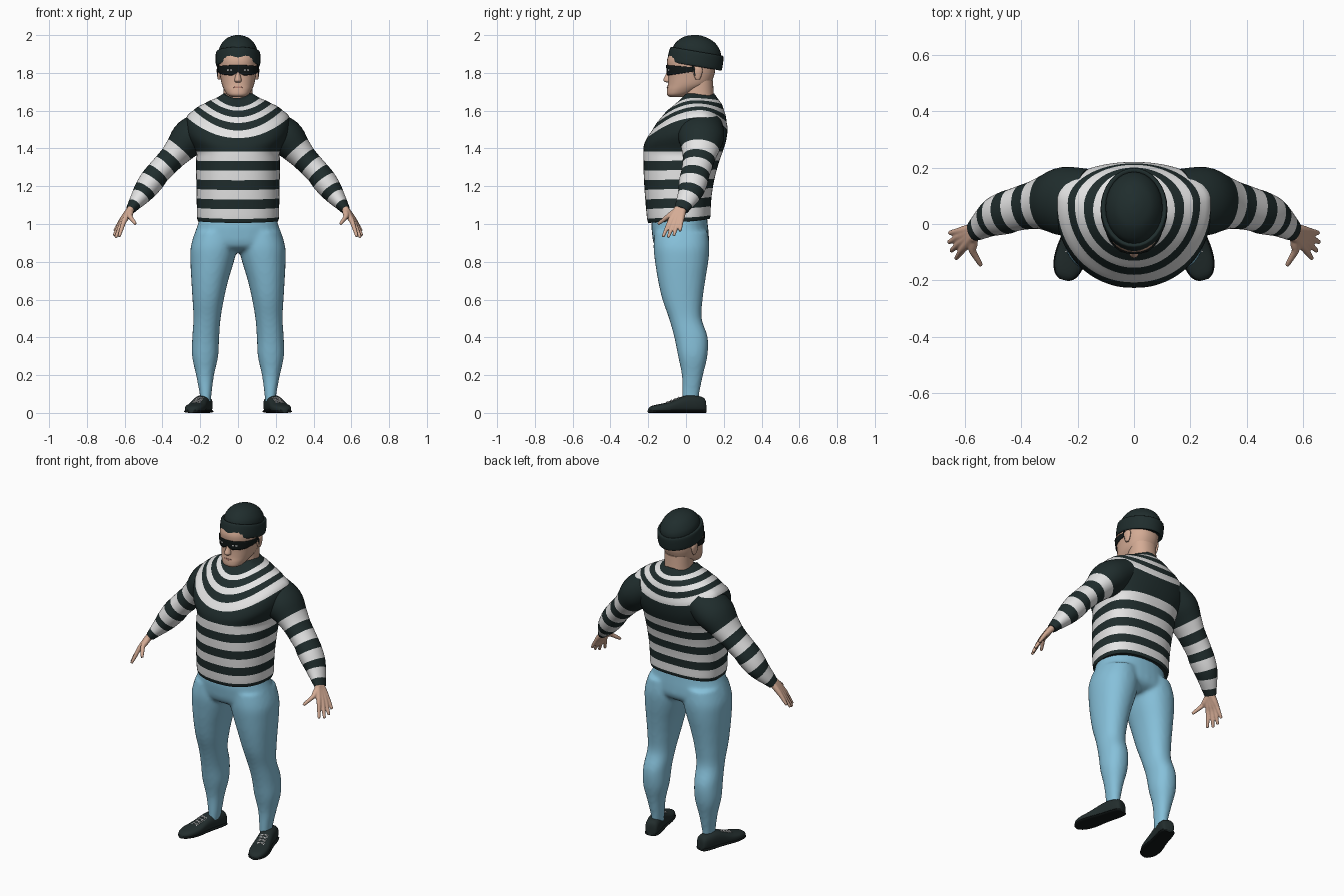
import bpy, bmesh, math
from mathutils import Vector, Matrix

if "Cube" in bpy.data.objects:
    bpy.data.objects.remove(bpy.data.objects["Cube"], do_unlink=True)


def material(name, *rgb):
    m = bpy.data.materials.new(name)
    m.use_nodes = True
    m.diffuse_color = (*rgb, 1)
    bsdf = next(n for n in m.node_tree.nodes if n.type == 'BSDF_PRINCIPLED')
    bsdf.inputs["Base Color"].default_value = (*rgb, 1)
    bsdf.inputs["Roughness"].default_value = 0.8
    return m


DARK = material("dark knit", .014, .026, .026)
WHITE = material("white knit", .78, .78, .78)
BLUE = material("light blue cloth", .24, .53, .7)
SKIN = material("skin", .66, .41, .3)
BLACK = material("black", .006, .009, .009)
LIPS = material("lips", .42, .2, .15)
SHOE = material("shoe leather", .016, .026, .026)


def spline(keys, sub=4):
    """Smooth in-between rows through the key rows."""
    out = []
    for i in range(len(keys) - 1):
        a, b, c, d = (keys[min(max(i + k, 0), len(keys) - 1)] for k in (-1, 0, 1, 2))
        for j in range(sub):
            t = j / sub
            out.append(tuple(q + .5 * t * (r - p + t * (2 * p - 5 * q + 4 * r - s + t * (3 * (q - r) + s - p)))
                             for p, q, r, s in zip(a, b, c, d)))
    return out + [tuple(keys[-1])]


def sc(v, e):
    return math.copysign(abs(v) ** (2 / e), v)


def ring(c, u, v, e=2.0, n=32):
    angles = [2 * math.pi * i / n for i in range(n)]
    return [Vector(c) + Vector(u) * sc(math.cos(a), e) + Vector(v) * sc(math.sin(a), e) for a in angles]


def flat_ring(z, x0, x1, yf, yb, e=2.2):
    return ring(((x0 + x1) / 2, (yf + yb) / 2, z), ((x1 - x0) / 2, 0, 0), (0, (yb - yf) / 2, 0), e)


def sweep(rows, n=32):
    """Rings across a path; each row is x, y, z, in-plane radius, y radius."""
    rings = []
    for i, row in enumerate(rows):
        t = Vector(rows[min(i + 1, len(rows) - 1)][:3]) - Vector(rows[max(i - 1, 0)][:3])
        t.normalize()
        v = Vector((0, 1, 0))
        v = (v - t * v.dot(t)).normalized()
        rings.append(ring(row[:3], t.cross(v) * row[3], v * row[4], 2, n))
    return rings


def build(name, lofts, mats, colours=None, mirror=False, voxel=0, closed=True, thick=0, matrix=None):
    """One object from lists of rings; colours gives the slot of each band."""
    bm = bmesh.new()
    for rings in lofts:
        vs = [[bm.verts.new(p) for p in r] for r in rings]
        n = len(vs[0])
        for i in range(len(vs) - 1):
            for j in range(n if closed else n - 1):
                k = (j + 1) % n
                f = bm.faces.new((vs[i][j], vs[i][k], vs[i + 1][k], vs[i + 1][j]))
                f.material_index = colours[i] if colours else 0
        if closed:
            bm.faces.new(vs[0])
            f = bm.faces.new(vs[-1])
            f.material_index = colours[-1] if colours else 0
    bmesh.ops.recalc_face_normals(bm, faces=bm.faces)
    if matrix:
        bm.transform(matrix)
    me = bpy.data.meshes.new(name)
    bm.to_mesh(me)
    bm.free()
    for p in me.polygons:
        p.use_smooth = True
    me.set_sharp_from_angle(angle=math.radians(50))
    for m in mats:
        me.materials.append(m)
    ob = bpy.data.objects.new(name, me)
    bpy.context.scene.collection.objects.link(ob)
    if mirror:
        ob.modifiers.new("Mirror", 'MIRROR').use_mirror_merge = False
    if thick:
        mod = ob.modifiers.new("Solidify", 'SOLIDIFY')
        mod.thickness, mod.offset = thick, 0
    if voxel:
        mod = ob.modifiers.new("Remesh", 'REMESH')
        mod.mode, mod.voxel_size, mod.use_smooth_shade = 'VOXEL', voxel, True
        mod = ob.modifiers.new("Smooth", 'SMOOTH')
        mod.factor, mod.iterations = .5, 5
    return ob


# Sweater body: saddle-shaped yoke rings, then level rings to the hem
# columns: half width, front y, back y, side z, front z, back z, squareness
body = [(.078, -.025, .15, 1.69, 1.66, 1.69, 2),
        (.115, -.075, .175, 1.667, 1.62, 1.655, 2),
        (.145, -.1, .19, 1.655, 1.6, 1.635, 2),
        (.178, -.13, .2, 1.638, 1.565, 1.605, 2),
        (.21, -.155, .21, 1.622, 1.535, 1.575, 2),
        (.235, -.18, .215, 1.603, 1.495, 1.54, 2),
        (.272, -.207, .22, 1.565, 1.455, 1.5, 2.1),
        (.275, -.222, .212, 1.48, 1.42, 1.44, 2.2)]
for i in range(8):
    u = i / 7
    z = 1.385 - .35 * u
    body.append((.224 - .007 * u, -.226 + .02 * u * u, .13 + .065 * (1 - u) ** 2,
                 z, z - .008 * u, z + .012 * u, 2.4))
body.append((.212, -.2, .126, 1.014, 1.006, 1.028, 2.4))
body_bands = [0, 1, 0, 1, 0, 1, 0, 0] + [1, 0] * 4


def body_ring(rx, yf, yb, zs, zf, zb, e):
    cy, pts = yb - .14, []
    for i in range(64):
        a = math.tau * i / 64
        s = math.sin(a)
        reach, z_end = (yb - cy, zb) if s > 0 else (cy - yf, zf)
        pts.append(Vector((rx * sc(math.cos(a), e), cy + reach * sc(s, e), zs + (z_end - zs) * s * s)))
    return pts


build("sweater_body", [[body_ring(*r) for r in spline(body)]], [DARK, WHITE],
      [c for c in body_bands for _ in range(4)])

# Sleeves
arm = [(.16, .08, 1.52, .09, .115), (.25, .08, 1.46, .1, .122), (.31, .075, 1.395, .08, .1),
       (.35, .068, 1.35, .069, .086), (.387, .06, 1.31, .066, .08), (.425, .05, 1.27, .064, .076),
       (.455, .04, 1.23, .066, .076), (.49, .028, 1.183, .06, .07), (.516, .013, 1.147, .05, .06),
       (.548, -.01, 1.105, .035, .047), (.57, -.025, 1.075, .025, .037)]
build("sleeves", [sweep(spline(arm))], [DARK, WHITE],
      [c for c in [0, 0] + [1, 0] * 4 for _ in range(4)], mirror=True)

# Hands: each digit runs from the wrist through its knuckle to the tip
digits = [((.605, -.087, 1.01), (.63, -.122, .932)), ((.615, -.066, 1.005), (.648, -.095, .928)),
          ((.62, -.045, 1.008), (.657, -.065, .938)), ((.618, -.025, 1.018), (.655, -.032, .962)),
          ((.572, -.095, 1.04), (.542, -.148, 1.0))]
tubes = []
for i, (knuckle, tip) in enumerate(digits):
    wrist = Vector((.565, -.042 + .009 * i, 1.085)) if i < 4 else Vector((.57, -.04, 1.075))
    k, t = Vector(knuckle), Vector(tip)
    path = [(wrist, .019), (wrist.lerp(k, .6), .017), (k, .0135), (k.lerp(t, .6), .0105), (t, .008)]
    tubes.append(sweep(spline([(*p, r, r) for p, r in path]), 12))
build("hands", tubes, [SKIN], mirror=True, voxel=.004)

# Trousers: hips and two legs fused together
hips = [(1.05, .2, -.175, .11), (1, .212, -.183, .115), (.95, .23, -.18, .12),
        (.9, .243, -.172, .12), (.87, .21, -.15, .1), (.85, .12, -.09, .06)]
leg = [(.05, .145, .2, -.02, .065), (.1, .14, .203, -.02, .07), (.2, .127, .222, -.022, .09),
       (.3, .105, .243, -.042, .113), (.4, .1, .242, -.062, .115), (.5, .092, .236, -.09, .083),
       (.6, .075, .241, -.125, .088), (.7, .052, .247, -.148, .102), (.8, .022, .252, -.164, .118),
       (.88, .004, .25, -.172, .124), (.96, .01, .225, -.165, .115)]
parts = [[flat_ring(z, -x, x, f, b) for z, x, f, b in spline(hips)]]
for s in (-1, 1):
    parts.append([flat_ring(z, s * a, s * b, yf, yb) for z, a, b, yf, yb in spline(leg)])
build("trousers", parts, [BLUE], voxel=.011)

# Shoes with soles and laces, toes turned out
shoe = [(.105, .02, .05), (.095, .035, .08), (.05, .042, .092), (0, .043, .092), (-.05, .046, .076),
        (-.1, .052, .056), (-.15, .05, .046), (-.19, .035, .036), (-.207, .012, .022)]
rows = spline(shoe, 3)
place = Matrix.Translation((.185, .03, 0)) @ Matrix.Rotation(.27, 4, 'Z') @ Matrix.Translation((0, -.03, 0))


def shoe_rings(grow, top):
    return [ring((0, y, min(h, top) / 2), (w + grow, 0, 0), (0, 0, min(h, top) / 2), 2.6)
            for y, w, h in rows]


build("shoes", [shoe_rings(0, 1)], [SHOE], mirror=True, matrix=place)
build("shoe_soles", [shoe_rings(.004, .017)], [BLACK], mirror=True, matrix=place)
laces = []
for i in range(4):
    y = -.035 - .02 * i
    z = .083 - .0075 * i
    for s in (-1, 1):
        laces.append(sweep([(-s * .022, y, z - .006, .003, .003), (0, y - .006, z, .003, .003),
                            (s * .022, y - .012, z - .01, .003, .003)], 6))
build("shoe_laces", laces, [WHITE], mirror=True, matrix=place)

# Head and neck: height, half width, front y, back y
head = spline([(1.672, .032, -.085, -.02), (1.685, .056, -.1, .015), (1.71, .073, -.101, .07),
               (1.74, .086, -.096, .125), (1.78, .094, -.094, .147), (1.82, .099, -.097, .155),
               (1.87, .1, -.1, .157), (1.92, .09, -.08, .14)], 6)
neck = [(1.6, .085, -.03, .155), (1.68, .077, -.015, .147), (1.76, .076, 0, .143)]
build("head", [[flat_ring(z, -x, x, f, b, 2.3) for z, x, f, b in head]], [SKIN])
build("neck", [[flat_ring(z, -x, x, f, b) for z, x, f, b in spline(neck)]], [SKIN])
nose = [(1.83, .007, -.097), (1.795, .011, -.106), (1.768, .018, -.119), (1.756, .019, -.118), (1.75, .013, -.104)]
build("nose", [[flat_ring(z, -w, w, f, -.07, 2) for z, w, f in spline(nose)]], [SKIN])
ear = [(1.765, .006, .01), (1.78, .01, .018), (1.81, .013, .026), (1.828, .011, .022), (1.835, .004, .01)]
build("ears", [[flat_ring(z, .1 - w, .1 + w, .062 - d, .062 + d, 2) for z, w, d in spline(ear)]],
      [SKIN], mirror=True)


def face_point(deg, z, lift):
    _, rx, yf, yb = min(head, key=lambda r: abs(r[0] - z))
    lo = max((r for r in head if r[0] <= z), key=lambda r: r[0])
    hi = min((r for r in head if r[0] > z), key=lambda r: r[0])
    t = (z - lo[0]) / (hi[0] - lo[0])
    rx, yf, yb = (p + (q - p) * t for p, q in zip(lo[1:], hi[1:]))
    a, cy = math.radians(deg), (yf + yb) / 2
    return Vector(((rx + lift) * sc(math.sin(a), 2.3), cy - (cy - yf + lift) * sc(math.cos(a), 2.3), z))


def plate(name, mat, d0, d1, low, high, lift, mirror=False, cols=24):
    """Thin plate hugging the face between two angles and two height rules."""
    grid = []
    for i in range(cols + 1):
        d = d0 + (d1 - d0) * i / cols
        grid.append([face_point(d, low(d) + (high(d) - low(d)) * j / 6, lift) for j in range(7)])
    build(name, [grid], [mat], mirror=mirror, closed=False, thick=.004)


# Eye mask, eyes and mouth
plate("eye_mask", BLACK, -96, 96,
      lambda d: 1.786 + .022 * (d / 96) ** 2 + .014 * math.exp(-(d / 9) ** 2),
      lambda d: 1.841 - .012 * (d / 96) ** 2, .005, cols=64)


def almond(mid, half, tall, z, s):
    return lambda d: z + s * tall * math.sqrt(max(0, 1 - ((d - mid) / half) ** 2))


for name, mat, half, tall, lift in (("eye_whites", WHITE, 8.5, .0055, .007), ("irises", BLACK, 3, .005, .009)):
    plate(name, mat, 22 - half, 22 + half, almond(22, half, tall, 1.815, -1),
          almond(22, half, tall, 1.815, 1), lift, True)
plate("mouth", LIPS, -16, 16, almond(0, 16, .005, 1.724, -1), almond(0, 16, .003, 1.724, 1), .001)

# Mask tie tails in front of the ears
build("mask_ties", [sweep([(.102, .035, 1.84, .004, .006), (.108, .045, 1.815, .004, .006),
                           (.106, .05, 1.785, .003, .005)], 8)], [BLACK], mirror=True)

# Knitted cap with a rolled cuff, tipped back
tilt = Matrix.Translation((0, .045, 1.838)) @ Matrix.Rotation(-.17, 4, 'X')
dome = [(.03, .1, .13), (.08, .101, .128), (.11, .092, .114), (.14, .067, .083), (.157, .033, .042), (.163, .004, .005)]
cuff = [(.004, .1, .13), (-.002, .112, .142), (.012, .118, .147), (.062, .118, .145), (.077, .112, .138), (.072, .098, .126)]
for name, rows_ in (("cap_dome", dome), ("cap_cuff", cuff)):
    build(name, [[ring((0, 0, z), (x, 0, 0), (0, y, 0)) for z, x, y in spline(rows_)]], [DARK], matrix=tilt)
